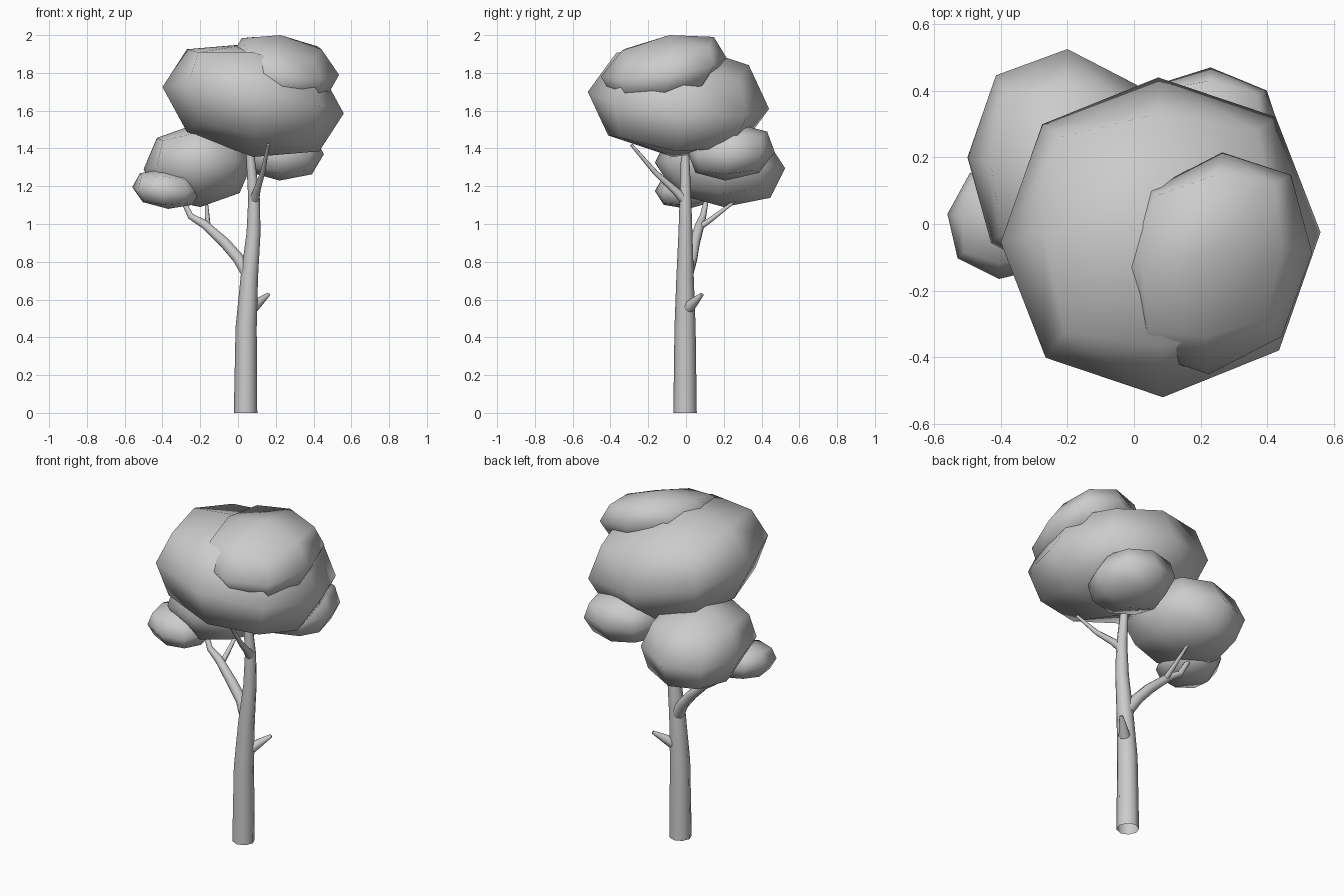
import bpy, bmesh
from mathutils import Vector

if "Cube" in bpy.data.objects:
    bpy.data.objects.remove(bpy.data.objects["Cube"])


def limb(name, points, caps=True):
    """Eight-sided tapered tube; points are (x, y, z, radius)."""
    cu = bpy.data.curves.new(name, 'CURVE')
    cu.dimensions = '3D'
    cu.bevel_depth = 1.0
    cu.bevel_resolution = 2
    cu.use_fill_caps = caps
    sp = cu.splines.new('POLY')
    sp.points.add(len(points) - 1)
    for p, (x, y, z, r) in zip(sp.points, points):
        p.co = (x, y, z, 1)
        p.radius = r
    ob = bpy.data.objects.new(name, cu)
    bpy.context.collection.objects.link(ob)
    bpy.ops.object.select_all(action='DESELECT')
    ob.select_set(True)
    bpy.context.view_layer.objects.active = ob
    bpy.ops.object.convert(target='MESH')
    bpy.ops.object.shade_smooth_by_angle(angle=1.0)


def blob(name, centre, a, b, c):
    """Once-subdivided rounded cube stretched along three half-axes."""
    bm = bmesh.new()
    bmesh.ops.create_cube(bm, size=2)
    bmesh.ops.subdivide_edges(bm, edges=bm.edges[:], cuts=1, use_grid_fill=True)
    a, b, c = Vector(a), Vector(b), Vector(c)
    for v in bm.verts:
        n = sum(abs(k) > 0.5 for k in v.co)
        k = v.co * {1: 1.0, 2: 0.73, 3: 0.61}[n]
        v.co = Vector(centre) + a * k.x + b * k.y + c * k.z
    for f in bm.faces:
        f.smooth = True
    me = bpy.data.meshes.new(name)
    bm.to_mesh(me)
    bm.free()
    bpy.context.collection.objects.link(bpy.data.objects.new(name, me))


# Trunk and branches
limb("trunk", [(.04, -.005, 0, .062), (.043, -.005, .45, .056), (.06, -.005, .72, .046),
               (.082, -.003, .95, .037), (.085, -.003, 1.13, .031), (.06, -.005, 1.42, .02)], False)
limb("left_branch", [(.05, .005, .74, .036), (.0, .03, .82, .032), (-.07, .045, .9, .03),
                     (-.18, .075, 1.0, .024), (-.25, .09, 1.04, .018), (-.3, .11, 1.14, .012)])
limb("left_twig", [(-.16, .07, .98, .016), (-.162, .14, 1.03, .013), (-.168, .27, 1.13, .007)])
limb("upper_branch", [(.085, -.0, 1.12, .028), (.1, -.06, 1.18, .02), (.13, -.16, 1.27, .014),
                      (.16, -.29, 1.42, .008)])
limb("broken_stub", [(.08, .015, .56, .032), (.115, .045, .59, .024), (.162, .085, .628, .01)])

# Foliage clumps
blob("main_foliage", (.08, -.04, 1.655), (.48, .015, -.07), (-.007, .48, -.045), (0, .03, .3))
blob("top_foliage", (.245, -.118, 1.83), (.29, .03, -.04), (.02, .333, .05), (-.02, .03, .17))
blob("left_foliage", (-.21, .18, 1.31), (.29, -.02, .02), (.01, .345, -.015), (-.01, -.02, .22))
blob("small_left_foliage", (-.38, .01, 1.185), (.18, -.02, -.01), (.025, .175, .01), (-.01, 0, .105))
blob("back_right_foliage", (.22, .24, 1.38), (.235, -.01, -.01), (.01, .23, .0), (0, .03, .15))
